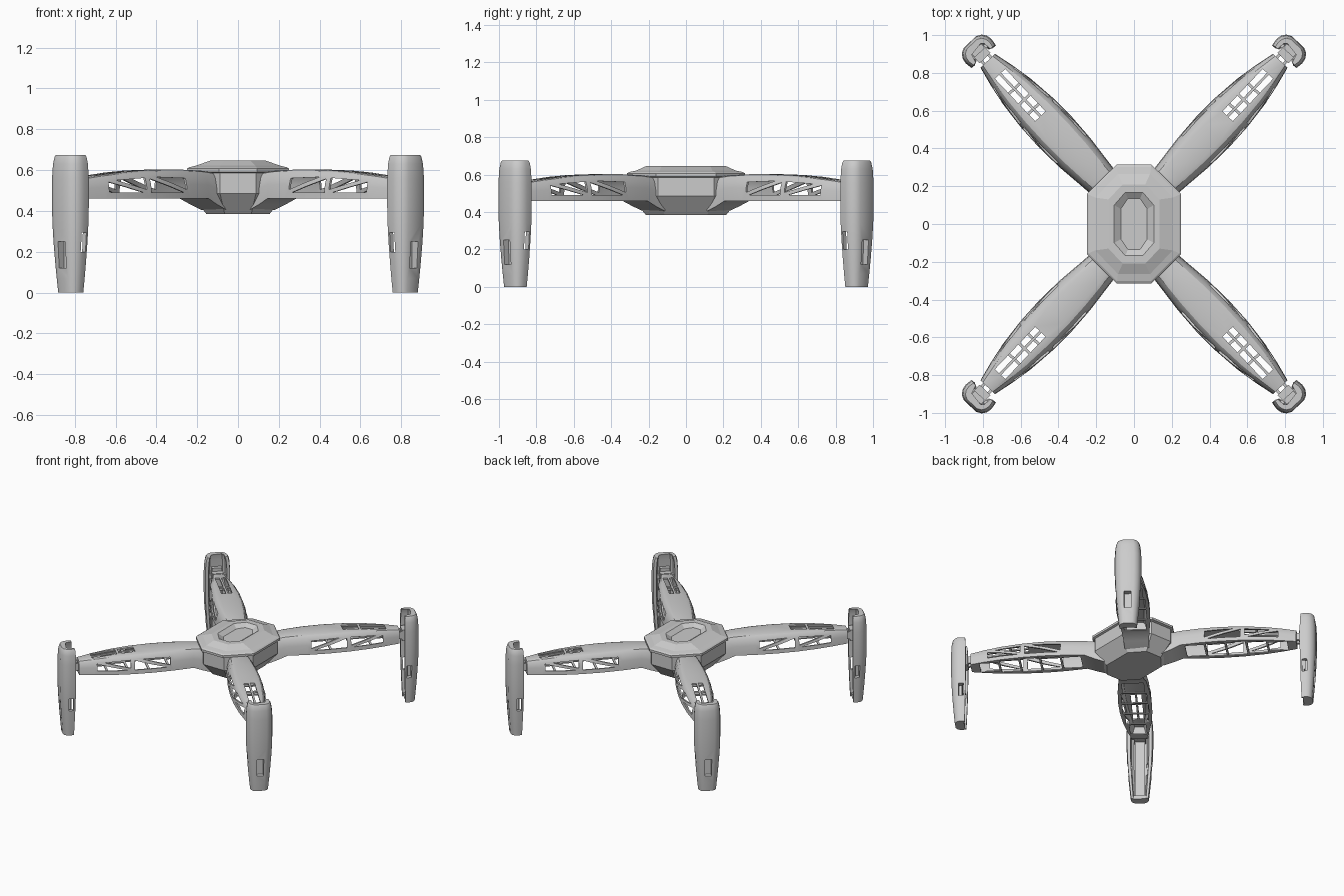
import bpy, bmesh, math
from mathutils import Matrix, Vector

if "Cube" in bpy.data.objects:
    bpy.data.objects.remove(bpy.data.objects["Cube"])

grey = bpy.data.materials.new("grey_plastic")
grey.diffuse_color = (0.6, 0.6, 0.6, 1)
grey.use_nodes = True
grey.node_tree.nodes["Principled BSDF"].inputs["Base Color"].default_value = grey.diffuse_color

ANGLE = math.radians(46.5)          # arm direction in plan
ORIGIN = Vector((0, 0.048, 0))      # where the arm axes start


def finish(name, bm, angle=30):
    bmesh.ops.recalc_face_normals(bm, faces=bm.faces)
    me = bpy.data.meshes.new(name)
    bm.to_mesh(me)
    bm.free()
    me.materials.append(grey)
    ob = bpy.data.objects.new(name, me)
    bpy.context.collection.objects.link(ob)
    for p in me.polygons:
        p.use_smooth = False
    if angle:
        shade(ob, angle)
    return ob


def shade(ob, angle):
    bpy.ops.object.select_all(action='DESELECT')
    ob.select_set(True)
    bpy.context.view_layer.objects.active = ob
    bpy.ops.object.shade_smooth_by_angle(angle=math.radians(angle))


def loft(bm, rings):
    """Skin a list of closed rings and cap both ends."""
    vs = [[bm.verts.new(p) for p in r] for r in rings]
    n = len(vs[0])
    for a, b in zip(vs, vs[1:]):
        for i in range(n):
            j = (i + 1) % n
            bm.faces.new((a[i], a[j], b[j], b[i]))
    bm.faces.new(vs[0][::-1])
    bm.faces.new(vs[-1])


def box(bm, u0, u1, v0, v1, z0, z1):
    loft(bm, [[(u0, v0, z), (u1, v0, z), (u1, v1, z), (u0, v1, z)] for z in (z0, z1)])


def side_prism(bm, pts, v):
    """Prism through both side walls from a (u, z) outline."""
    loft(bm, [[(u, s * v, z) for u, z in pts] for s in (-1, 1)])


def cut(ob, cutter_bm):
    cutter = finish("cutter", cutter_bm, 0)
    cutter.hide_render = True
    m = ob.modifiers.new("cut", 'BOOLEAN')
    m.operation, m.solver, m.object = 'DIFFERENCE', 'EXACT', cutter
    apply(ob)
    bpy.data.objects.remove(cutter)


def apply(ob):
    bpy.context.view_layer.update()
    dg = bpy.context.evaluated_depsgraph_get()
    me = bpy.data.meshes.new_from_object(ob.evaluated_get(dg))
    ob.modifiers.clear()
    ob.data = me


def four_corners(ob):
    """Place a part built along +x at all four diagonal corners."""
    base = Matrix.Translation(ORIGIN) @ Matrix.Rotation(ANGLE, 4, 'Z')
    src, name = ob.data, ob.name
    for sx, sy, tag in ((1, 1, "back_right"), (-1, 1, "back_left"),
                        (1, -1, "front_right"), (-1, -1, "front_left")):
        me = src.copy()
        me.transform(Matrix.Diagonal((sx, sy, 1, 1)) @ base)
        if sx * sy < 0:
            me.flip_normals()
        o = bpy.data.objects.new(name + "_" + tag, me)
        bpy.context.collection.objects.link(o)
        shade(o, 30)
    bpy.data.objects.remove(ob)


# Body: stretched octagon, stepped rim, sunken top
def octagon(x, y, cx, cy, z):
    return [(x, -cy, z), (x, cy, z), (cx, y, z), (-cx, y, z),
            (-x, cy, z), (-x, -cy, z), (-cx, -y, z), (cx, -y, z)]


bm = bmesh.new()
loft(bm, [octagon(*r) for r in (
    (.155, .215, .065, .115, .385), (.235, .298, .088, .15, .485),
    (.235, .298, .088, .15, .585), (.25, .315, .092, .16, .59),
    (.25, .315, .092, .16, .607), (.24, .303, .09, .155, .614),
    (.205, .265, .085, .14, .622), (.135, .21, .06, .13, .647),
    (.105, .168, .046, .1, .647), (.07, .135, .032, .08, .622))])
finish("body", bm, 0)

# Arm: hollow tapered beam, (u, half width, bottom, top)
bm = bmesh.new()
rings = []
for u, w, zb, zt in ((.17, .085, .405, .585), (.24, .09, .43, .59), (.31, .097, .46, .597),
                     (.45, .112, .46, .602), (.6, .119, .46, .602), (.75, .115, .46, .598),
                     (.9, .1, .46, .588), (1.02, .078, .46, .576), (1.125, .053, .46, .562)):
    h = zt - zb
    half = [(w, zb), (w * .96, zb + h * .5), (w * .83, zb + h * .83),
            (w * .68, zb + h * .96), (w * .5, zt)]
    rings.append([(u, v, z) for v, z in half] + [(u, -v, z) for v, z in half[::-1]])
loft(bm, rings)
arm = finish("arm", bm)
m = arm.modifiers.new("shell", 'SOLIDIFY')
m.thickness, m.offset = .012, -1
apply(arm)

# Triangular truss openings in the sides
bm = bmesh.new()
for a, b, top_a, top_b in ((.48, .735, .56, .566), (.765, 1.0, .562, .55)):
    mid = (a + b) / 2
    side_prism(bm, [(a, .505), (a, top_a), (b - .05, top_b)], .3)
    side_prism(bm, [(a + .02, .49), (b, .49), (b, top_b - .008)], .3)
cut(arm, bm)

# Paired slots on top, open bays underneath
bm = bmesh.new()
for s in (-1, 1):
    for a, b in ((.72, .835), (.85, 1.03)):
        v = sorted((s * .007, s * .038))
        box(bm, a, b, *v, .55, .7)
for i in range(5):
    a = .34 + i * .147
    w = (.078, .09, .092, .08, .058)[i]
    box(bm, a, a + .132, -w, w, .44, .48)
cut(arm, bm)
four_corners(arm)

# Leg: upright channel, open towards the arm
bm = bmesh.new()
half = [(1.155, .066), (1.155, .088), (1.195, .094), (1.225, .088), (1.248, .072), (1.262, .045)]
inner = [(1.225, .045), (1.21, .062)]
outline = ([(u, -v) for u, v in inner[::-1]] + [(u, -v) for u, v in half]
           + [(u, v) for u, v in half[::-1]] + inner[::-1])
rings = []
for z, s in ((0, .68), (.07, .76), (.15, .84), (.25, .925), (.34, .98), (.42, 1),
             (.56, 1), (.63, .95), (.665, .87), (.675, .8)):
    rings.append([(1.185 + (u - 1.185) * s, v * s, z) for u, v in outline])
loft(bm, rings)
leg = finish("leg", bm)

# Narrow slots in the leg walls
bm = bmesh.new()
box(bm, 1.17, 1.205, -.2, .2, .2, .295)
box(bm, 1.215, 1.3, -.024, .024, .12, .25)
cut(leg, bm)
four_corners(leg)

# Inner spine of the leg with foot block
bm = bmesh.new()
box(bm, 1.185, 1.214, -.036, .036, .02, .58)
box(bm, 1.172, 1.225, -.046, .046, 0, .028)
four_corners(finish("leg_spine", bm))

# Hinge joining arm and leg
bm = bmesh.new()
box(bm, 1.145, 1.215, -.04, .04, .47, .555)
for s in (-1, 1):
    box(bm, 1.11, 1.16, s * .025 - .008, s * .025 + .008, .485, .54)
box(bm, 1.18, 1.2, -.075, .075, .5, .53)
four_corners(finish("hinge", bm))
